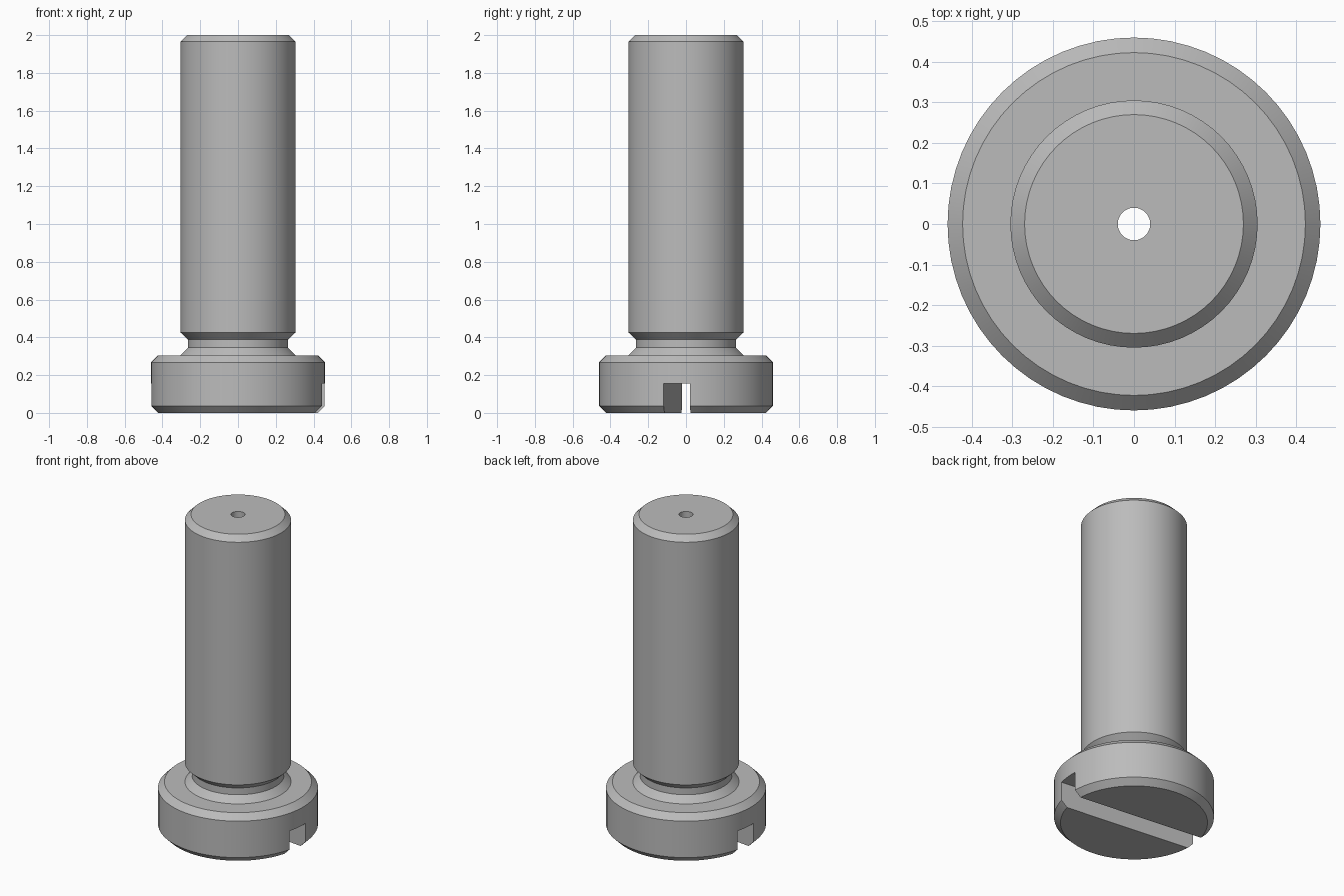
import bpy
import bmesh
import math

cube = bpy.data.objects.get("Cube")
if cube:
    bpy.data.objects.remove(cube, do_unlink=True)

SIDES = 64

# Single grey metal
steel = bpy.data.materials.new("grey steel")
steel.use_nodes = True
colour = (0.5, 0.5, 0.5, 1)
steel.diffuse_color = colour
steel.node_tree.nodes["Principled BSDF"].inputs["Base Color"].default_value = colour


def lathe(name, profile):
    """Revolve a closed radius/height outline around z."""
    bm = bmesh.new()
    rings = []
    for r, z in profile:
        rings.append([bm.verts.new((r * math.cos(t), r * math.sin(t), z))
                      for t in (math.tau * i / SIDES for i in range(SIDES))])
    for k, ring in enumerate(rings):
        following = rings[(k + 1) % len(rings)]
        for i in range(SIDES):
            j = (i + 1) % SIDES
            bm.faces.new((ring[i], ring[j], following[j], following[i]))
    bmesh.ops.recalc_face_normals(bm, faces=bm.faces)
    mesh = bpy.data.meshes.new(name)
    bm.to_mesh(mesh)
    bm.free()
    mesh.materials.append(steel)
    obj = bpy.data.objects.new(name, mesh)
    bpy.context.collection.objects.link(obj)
    return obj


# Head, undercut neck and shank in one outline, with the through bore
bore = 0.04
screw = lathe("slotted_screw", [
    (bore, 0), (0.423, 0), (0.46, 0.037), (0.46, 0.268), (0.423, 0.305),
    (0.305, 0.305), (0.265, 0.345), (0.265, 0.388), (0.305, 0.426),
    (0.305, 1.965), (0.27, 2), (bore, 2)])

# Driver slot across the underside of the head, turned slightly
bpy.ops.mesh.primitive_cube_add(size=1, location=(0, 0, 0.055),
                                rotation=(0, 0, math.radians(-6.2)))
cutter = bpy.context.object
cutter.name = "slot_cutter"
cutter.scale = (1.2, 0.139, 0.2)
cutter.hide_render = True
cutter.data.materials.append(steel)

slot = screw.modifiers.new("slot", 'BOOLEAN')
slot.operation = 'DIFFERENCE'
slot.solver = 'EXACT'
slot.object = cutter

bpy.ops.object.select_all(action='DESELECT')
screw.select_set(True)
bpy.context.view_layer.objects.active = screw
bpy.ops.object.modifier_apply(modifier="slot")
bpy.data.objects.remove(cutter, do_unlink=True)
bpy.ops.object.shade_smooth_by_angle(angle=math.radians(30))
